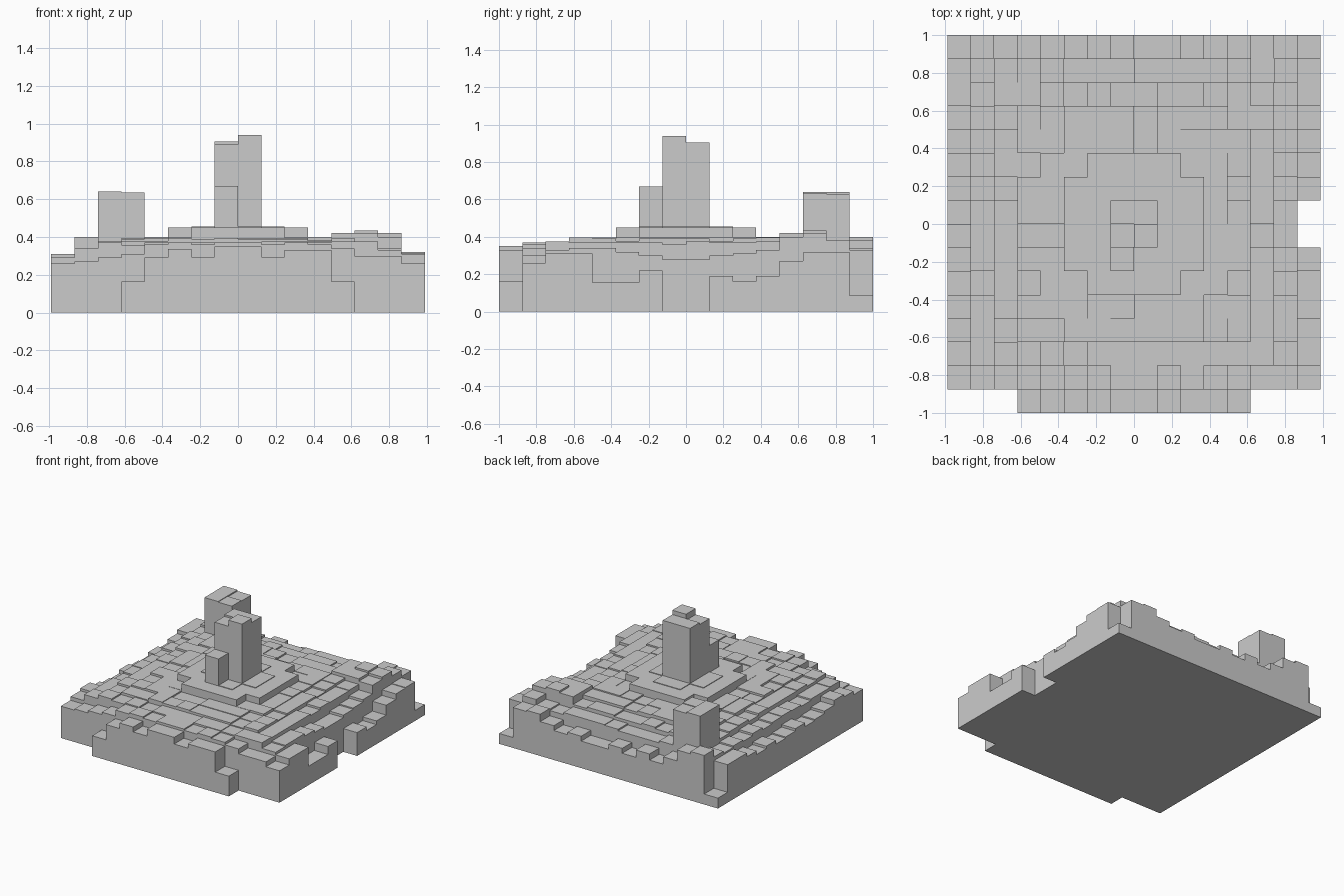
import bpy, bmesh, random

if "Cube" in bpy.data.objects:
    bpy.data.objects.remove(bpy.data.objects["Cube"])

random.seed(4)
N, CX, CY = 16, 0.1235, 0.125      # grid of square columns


def column_field(name, h, base=0.0):
    """Closed stepped shell from {(column, row): height}."""
    bm = bmesh.new()

    def quad(pts):
        bm.faces.new([bm.verts.new(p) for p in pts])

    for (i, j), z in h.items():
        x0, y0 = (i - 8) * CX, (j - 8) * CY
        x1, y1 = x0 + CX, y0 + CY
        c = [(x0, y0), (x1, y0), (x1, y1), (x0, y1)]
        quad([(*p, z) for p in c])
        quad([(*p, base) for p in reversed(c)])
        for k, (di, dj) in enumerate([(0, -1), (1, 0), (0, 1), (-1, 0)]):
            low = h.get((i + di, j + dj), base)
            if low < z - 1e-5:
                a, b = c[k], c[(k + 1) % 4]
                quad([(*a, low), (*b, low), (*b, z), (*a, z)])
    bmesh.ops.remove_doubles(bm, verts=bm.verts, dist=1e-5)
    me = bpy.data.meshes.new(name)
    bm.to_mesh(me)
    bm.free()
    ob = bpy.data.objects.new(name, me)
    bpy.context.collection.objects.link(ob)


# Mound: rises ring by ring from the rim to a flat top
ring_height = [0.27, 0.335, 0.37, 0.39, 0.395, 0.397, 0.40, 0.40]
ground = {}
for j in range(N):
    for i in range(N):
        ring = min(i, j, N - 1 - i, N - 1 - j)
        ground[i, j] = ring_height[ring] + random.choice([-0.012, 0, 0, 0.005])

# Round plinth under the central tower
for j in range(5, 11):
    for i in range(5, 11):
        if abs(i - 7.5) + abs(j - 7.5) < 4.5:
            ground[i, j] = 0.45 if abs(i - 7.5) + abs(j - 7.5) > 2 else 0.455

# Raised back right corner
for j in (12, 13):
    for i in (12, 13, 14):
        ground[i, j] = 0.42
ground[13, 13] = 0.435

# Rim strips: front two rows, back row, left and right columns
second = [.26, .27, .29, .31, .36, .37, .36, .37, .37, .36, .37, .36, .34, .30, .30, .26]
front = [0, 0, 0, .165, .29, .335, .295, .35, .35, .295, .33, .33, .165, 0, 0, 0]
back = [.085, .40, .38, .29, .23, .28, .22, .26, .22, .22, .26, .24, .28, .34, .33, .085]
right = [0, .26, .31, .31, .155, .155, .22, 0, 0, .19, .16, .19, .27, .315, .32, .085]
inner = [0, .30, .33, .34, .34, .32, .30, .28, .28, .30, .31, .33, .40, .42, .38, .33]
left = [0, .26, .29, .31, .27, .25, .24, .27, .25, .24, .27, .25, .28, .31, .31, .085]
for k in range(N):
    ground[k, 1] = second[k]
    ground[14, k] = inner[k]
    ground[k, 0], ground[k, 15] = front[k], back[k]
    ground[0, k], ground[15, k] = left[k], right[k]
ground = {c: z for c, z in ground.items() if z > 0}
column_field("terraced_ground", ground)

# Central tower with its lower step in front
column_field("central_tower", {(7, 7): .89, (8, 7): .94, (7, 8): .905,
                               (8, 8): .905, (7, 6): .67}, 0.44)

# Square tower at the back left
column_field("corner_tower", {(2, 13): .64, (3, 13): .635,
                              (2, 14): .64, (3, 14): .63}, 0.32)
